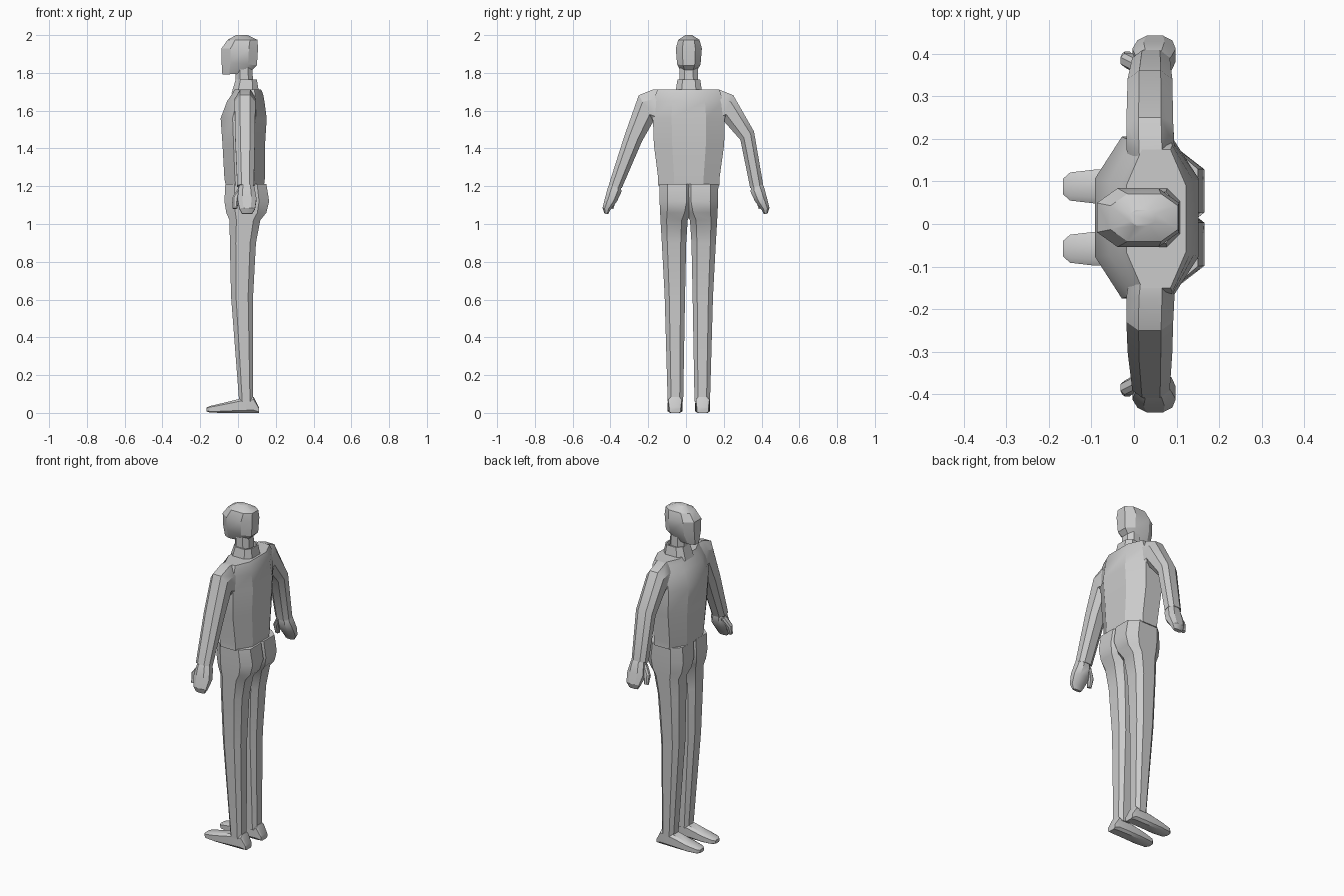
import bpy, bmesh, math
from mathutils import Vector as V

CY = 0.015  # body centre line


def loft(name, rings, k=0.48):
    """Skin chamfered-rectangle sections; each ring is (end p, opposite end q, half width vector w)."""
    prof = [(1, k), (k, 1), (-k, 1), (-1, k), (-1, -k), (-k, -1), (k, -1), (1, -k)]
    bm = bmesh.new()
    loops = []
    for p, q, w in rings:
        p, q, w = V(p), V(q), V(w)
        c, u = (p + q) / 2, (q - p) / 2
        loops.append([bm.verts.new(c + u * a + w * b) for a, b in prof])
    for r, s in zip(loops, loops[1:]):
        for i in range(8):
            j = (i + 1) % 8
            bm.faces.new((r[i], r[j], s[j], s[i]))
    bm.faces.new(loops[0])
    bm.faces.new(loops[-1])
    bmesh.ops.recalc_face_normals(bm, faces=bm.faces[:])
    me = bpy.data.meshes.new(name)
    bm.to_mesh(me)
    bm.free()
    ob = bpy.data.objects.new(name, me)
    bpy.context.collection.objects.link(ob)
    bpy.ops.object.select_all(action='DESELECT')
    ob.select_set(True)
    bpy.context.view_layer.objects.active = ob
    bpy.ops.object.shade_smooth_by_angle(angle=math.radians(30))
    return ob


def level(z, x0, x1, y0, y1):
    """Horizontal section."""
    y = (y0 + y1) / 2
    return (x0, y, z), (x1, y, z), (0, (y1 - y0) / 2, 0)


def centred(z, x0, x1, h, z2=None):
    """Section on the body centre line, optionally tilted front to back."""
    return (x0, CY, z), (x1, CY, z if z2 is None else z2), (0, h, 0)


def limb(s, ya, za, yb, zb, x0, x1):
    """Section across a limb hanging in the y-z plane, from outer point a to inner point b."""
    x = (x0 + x1) / 2
    return (x, s * ya, za), (x, s * yb, zb), ((x1 - x0) / 2, 0, 0)


# Head, neck and collar
loft("head", [
    centred(1.79, -0.083, 0.06, 0.036, 1.80),
    centred(1.86, -0.087, 0.10, 0.062, 1.84),
    centred(1.93, -0.087, 0.106, 0.069),
    centred(1.975, -0.055, 0.103, 0.056),
    centred(2.0, -0.01, 0.05, 0.018)], 0.5)
loft("neck", [
    centred(1.68, -0.015, 0.085, 0.05),
    centred(1.83, -0.012, 0.075, 0.048)])
loft("collar", [
    centred(1.69, -0.035, 0.112, 0.072),
    centred(1.765, -0.012, 0.10, 0.06),
    centred(1.765, -0.004, 0.092, 0.052),
    centred(1.71, -0.012, 0.095, 0.054)], 0.55)

# Jacket body
loft("torso", [
    level(1.205, -0.065, 0.138, -0.147, 0.177),
    level(1.24, -0.072, 0.142, -0.147, 0.177),
    level(1.42, -0.082, 0.143, -0.17, 0.202),
    level(1.56, -0.092, 0.152, -0.175, 0.205),
    level(1.65, -0.058, 0.14, -0.168, 0.195),
    level(1.69, -0.03, 0.132, -0.16, 0.185),
    level(1.712, -0.018, 0.122, -0.15, 0.175)])

for s, side in ((1, "left"), (-1, "right")):
    # Sleeve: one elbow is bent outwards, the other hangs straighter
    elbow = (0.36, 1.49, 0.288, 1.445) if s > 0 else (0.325, 1.47, 0.232, 1.44)
    inner = 0.20 if s > 0 else 0.172
    loft(side + "_sleeve", [
        limb(s, 0.14, 1.712, inner - 0.05, 1.48, -0.012, 0.092),
        limb(s, 0.175, 1.712, inner - 0.01, 1.52, -0.018, 0.095),
        limb(s, 0.25, 1.682, inner, 1.545, -0.018, 0.092),
        limb(s, *elbow, -0.015, 0.09),
        limb(s, 0.408, 1.21, 0.34, 1.19, -0.004, 0.084)])

    # Hand and thumb
    loft(side + "_hand", [
        limb(s, 0.395, 1.225, 0.345, 1.205, 0.012, 0.078),
        limb(s, 0.412, 1.20, 0.342, 1.17, 0.004, 0.088),
        limb(s, 0.428, 1.14, 0.365, 1.12, -0.004, 0.098),
        limb(s, 0.442, 1.085, 0.40, 1.075, 0.008, 0.09),
        limb(s, 0.432, 1.055, 0.412, 1.052, 0.022, 0.075)])
    loft(side + "_thumb", [
        limb(s, 0.385, 1.19, 0.35, 1.18, 0.0, 0.035),
        limb(s, 0.40, 1.14, 0.368, 1.13, -0.032, 0.005),
        limb(s, 0.405, 1.085, 0.385, 1.08, -0.028, -0.004)])

    # Trouser leg with its half of the seat
    def leg(z, a, b, x0, x1):
        return level(z, x0, x1, *sorted((CY + s * a, CY + s * b)))
    loft(side + "_trouser_leg", [
        leg(1.212, -0.03, 0.156, -0.067, 0.15),
        leg(1.12, -0.03, 0.155, -0.072, 0.165),
        leg(1.06, -0.015, 0.152, -0.062, 0.15),
        leg(1.02, 0.006, 0.15, -0.045, 0.118),
        leg(0.90, 0.014, 0.143, -0.043, 0.095),
        leg(0.62, 0.02, 0.128, -0.037, 0.08),
        leg(0.06, 0.03, 0.112, 0.006, 0.08)], 0.55)

    # Shoe, lofted from heel to toe
    loft(side + "_shoe", [
        ((x, CY + s * 0.073, z0), (x, CY + s * 0.073, z1), (0, h, 0))
        for x, z0, z1, h in (
            (0.11, 0.0, 0.03, 0.03), (0.083, 0.0, 0.085, 0.036),
            (0.01, 0.0, 0.075, 0.038), (-0.09, 0.0, 0.05, 0.04),
            (-0.15, 0.002, 0.036, 0.033), (-0.167, 0.008, 0.028, 0.018))], 0.65)
